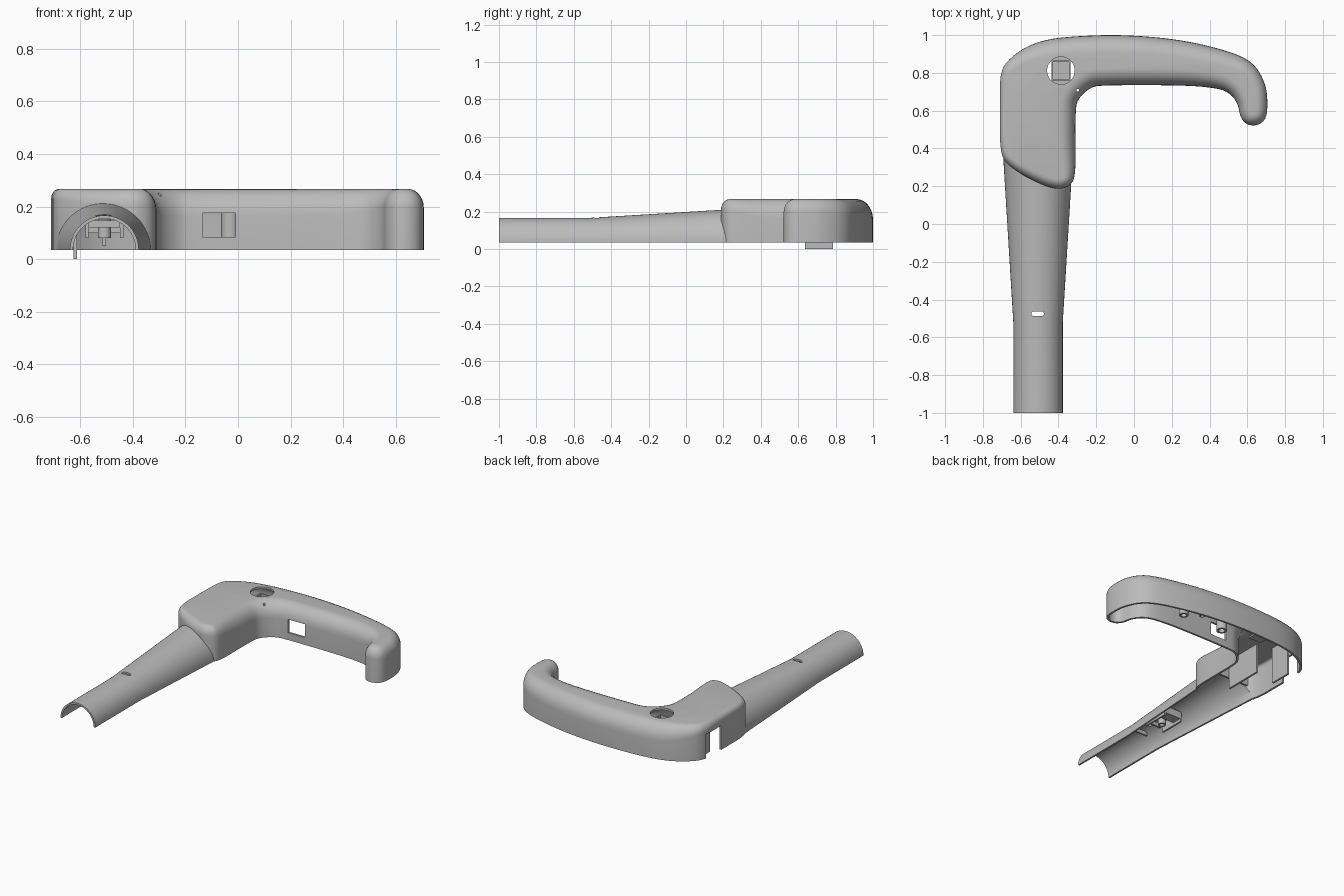
import bpy, bmesh, math
from mathutils import Vector

if "Cube" in bpy.data.objects:
    bpy.data.objects.remove(bpy.data.objects["Cube"], do_unlink=True)

BASE, TOP, WALL, TUBE_X = 0.035, 0.267, 0.014, -0.508

grey = bpy.data.materials.new("moulded grey plastic")
grey.use_nodes = True
COLOUR = (0.5, 0.5, 0.5, 1)
grey.diffuse_color = COLOUR
grey.node_tree.nodes["Principled BSDF"].inputs["Base Color"].default_value = COLOUR


def finish(name, bm):
    bmesh.ops.recalc_face_normals(bm, faces=bm.faces[:])
    mesh = bpy.data.meshes.new(name)
    bm.to_mesh(mesh)
    bm.free()
    mesh.materials.append(grey)
    ob = bpy.data.objects.new(name, mesh)
    bpy.context.collection.objects.link(ob)
    return ob


def loft(name, rings):
    """Closed solid through rings of equal length."""
    bm = bmesh.new()
    loops = [[bm.verts.new(p) for p in ring] for ring in rings]
    n = len(loops[0])
    for a, b in zip(loops, loops[1:]):
        for i in range(n):
            j = (i + 1) % n
            bm.faces.new((a[i], a[j], b[j], b[i]))
    bm.faces.new(loops[0])
    bm.faces.new(loops[-1])
    return finish(name, bm)


def box(name, x0, x1, y0, y1, z0, z1):
    return loft(name, [[(x0, y0, z), (x1, y0, z), (x1, y1, z), (x0, y1, z)] for z in (z0, z1)])


def cylinder(name, x, y, r, z0, z1, n=32):
    turn = [2 * math.pi * i / n for i in range(n)]
    return loft(name, [[(x + r * math.cos(a), y + r * math.sin(a), z) for a in turn] for z in (z0, z1)])


def boolean(target, tool, operation="DIFFERENCE"):
    mod = target.modifiers.new("cut", "BOOLEAN")
    mod.operation, mod.solver, mod.object = operation, "EXACT", tool
    bpy.context.view_layer.objects.active = target
    bpy.ops.object.modifier_apply(modifier=mod.name)
    bpy.data.objects.remove(tool, do_unlink=True)


def smooth(ob, angle=35):
    bpy.ops.object.select_all(action="DESELECT")
    ob.select_set(True)
    bpy.context.view_layer.objects.active = ob
    bpy.ops.object.shade_smooth_by_angle(angle=math.radians(angle))


# Grip outline control points: x, y and width of the rounded top edge
OUTLINE = [
    (-.71, .38, .03), (-.71, .62, .03), (-.71, .81, .04), (-.65, .885, .06), (-.56, .945, .08),
    (-.45, .98, .09), (-.3, .995, .09), (-.1, 1.002, .09), (.12, .99, .09), (.33, .96, .09),
    (.55, .9, .08), (.645, .84, .07), (.697, .74, .06), (.708, .65, .06), (.702, .56, .06),
    (.66, .522, .06), (.6, .522, .06), (.562, .565, .06), (.55, .64, .06), (.5, .7, .07),
    (.42, .722, .08), (.25, .735, .085), (-.16, .735, .085), (-.23, .725, .085), (-.3, .66, .085),
    (-.31, .59, .085), (-.31, .42, .085), (-.31, .25, .06), (-.34, .2, .05), (-.41, .18, .05),
    (-.54, .23, .05), (-.67, .31, .04)]


def corner_cut(points):
    out = []
    for a, b in zip(points, points[1:] + points[:1]):
        out += [a.lerp(b, .25), a.lerp(b, .75)]
    return out


PATH = corner_cut(corner_cut([Vector(p) for p in OUTLINE]))


def grip_solid(name, wall, z_low):
    """Outline extruded up, then rolled over at the top edge."""
    rings = [[] for _ in range(9)]
    for i, p in enumerate(PATH):
        run = PATH[(i + 1) % len(PATH)] - PATH[i - 1]
        inward = Vector((run.y, -run.x)).normalized()
        r = max(p.z - wall, .012)
        for k, ring in enumerate(rings):
            a = max(k - 1, 0) / 7 * math.pi / 2
            q = p.xy + inward * (wall + r * (1 - math.cos(a)))
            z = z_low if k == 0 else TOP - wall - 1.2 * r * (1 - math.sin(a))
            ring.append((q.x, q.y, z))
    return loft(name, rings)


def tube_solid(name, wall, z_low, y_start):
    """Tapered half-round sleeve."""
    rings = []
    for y, r in ((y_start, .131), (-.52, .131), (.2, .175), (.4, .187)):
        r -= wall
        arc = [math.pi * i / 32 for i in range(33)]
        ring = [(TUBE_X + r * math.cos(a), y, BASE + r * math.sin(a)) for a in arc]
        rings.append([(TUBE_X + r, y, z_low)] + ring + [(TUBE_X - r, y, z_low)])
    return loft(name, rings)


# Hollow half shell: grip plus sleeve, less the inner space
shell = grip_solid("handle_shell", 0, -.05)
boolean(shell, tube_solid("sleeve", 0, -.06, -1), "UNION")
boolean(shell, grip_solid("grip_space", WALL, -.1))
boolean(shell, tube_solid("sleeve_space", WALL - .002, -.12, -1.1))
boolean(shell, box("parting_plane", -2, 2, -2, 2, -.5, BASE))

# Openings: button hole, trigger window, cable notch, latch slot, pinhole
boolean(shell, cylinder("button_hole", -.387, .812, .073, .16, .4, 48))
boolean(shell, box("trigger_window", -.135, -.01, .68, .78, .085, .175))
boolean(shell, box("cable_notch", -.8, -.66, .635, .79, -.1, .2))
slot = box("latch_slot", -.53, -.49, -.488, -.462, .1, .3)
for x in (-.53, -.49):
    boolean(slot, cylinder("slot_end", x, -.475, .013, .09, .31, 16), "UNION")
boolean(shell, slot)
boolean(shell, cylinder("pinhole", -.298, .708, .007, .18, .3, 12))
smooth(shell)

# Button seat beneath the round hole
box("button_seat", -.435, -.339, .73, .89, .185, .197)
for i, x in enumerate((-.437, -.345)):
    box(f"button_seat_side_{i + 1}", x, x + .008, .765, .86, .195, .225)
for i, y in enumerate((.757, .86)):
    box(f"button_seat_end_{i + 1}", -.437, -.337, y, y + .008, .195, .225)

# Inner plates and ribs of the grip
box("locating_tab", -.625, -.612, .635, .785, 0, .258)
box("divider_plate", -.515, -.502, .34, .61, .05, .258)
box("cross_rib", -.66, -.36, .325, .337, .13, .225)
box("side_rib", -.40, -.388, .34, .5, .12, .258)

# Hollow screw bosses
for name, x, y, r, low, high in (
        ("grip_boss_centre", -.03, .83, .034, .08, .258),
        ("grip_boss_end", .28, .825, .03, .08, .258),
        ("grip_pin", .14, .84, .018, .12, .258),
        ("sleeve_boss", TUBE_X, -.33, .025, .08, .15)):
    boss = cylinder(name, x, y, r, low, high, 24)
    boolean(boss, cylinder("bore", x, y, r * .6, low - .05, high - .03, 24))
    smooth(boss)

# Ribs and block in the sleeve
for i, y in enumerate((-.56, -.425)):
    box(f"sleeve_rib_{i + 1}", TUBE_X - .06, TUBE_X + .06, y, y + .012, .12, .146)
box("sleeve_block", TUBE_X - .06, TUBE_X + .06, -.29, -.22, .1, .15)
for i, side in enumerate((-1, 1)):
    x = TUBE_X + side * .066
    box(f"sleeve_guide_{i + 1}", x - .006, x + .006, -.4, -.22, .08, .15)
